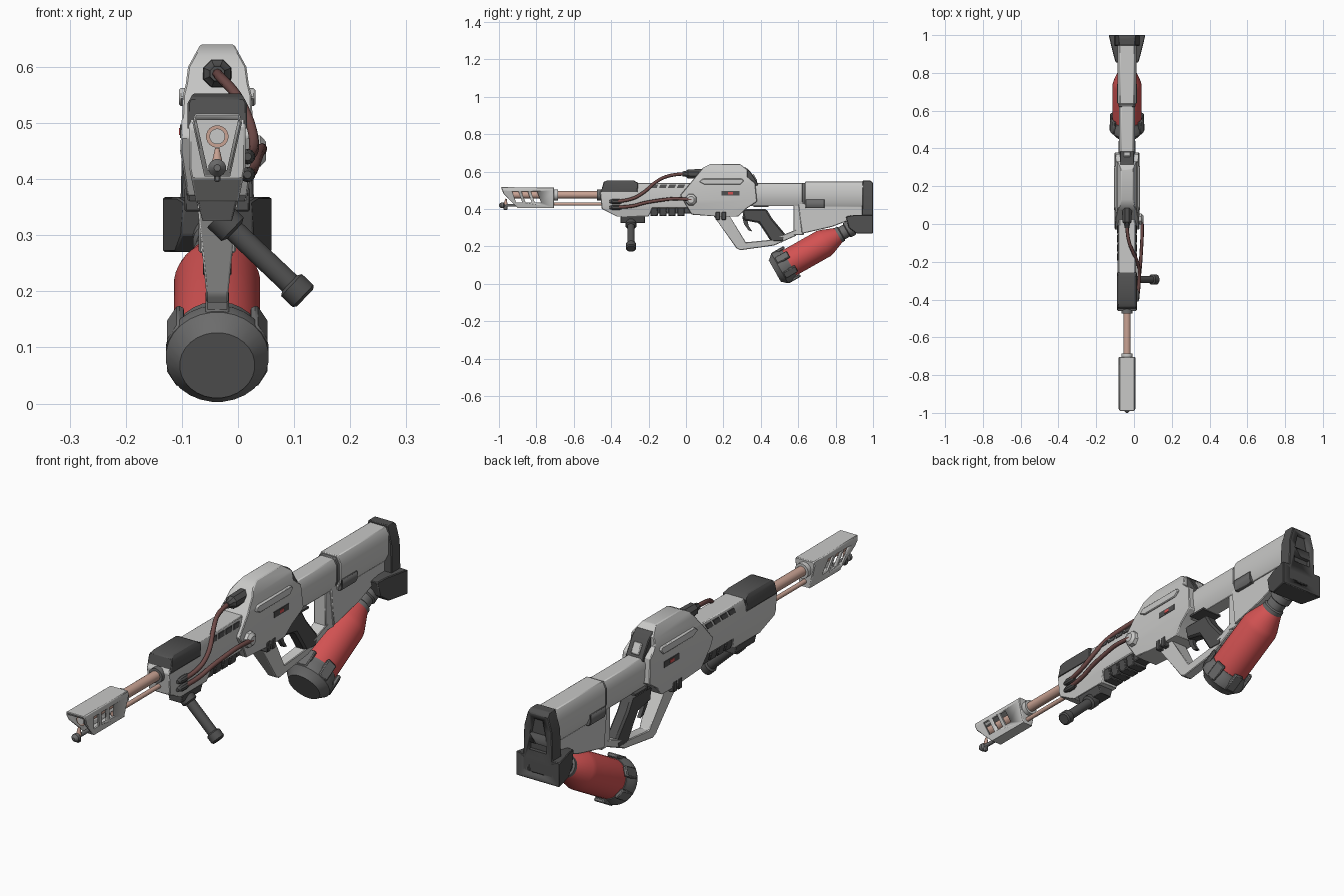
import bpy, bmesh, math
from mathutils import Vector, Matrix

if "Cube" in bpy.data.objects:
    bpy.data.objects.remove(bpy.data.objects["Cube"], do_unlink=True)

CENTRE_X = -0.037


def material(name, red, green, blue):
    mat = bpy.data.materials.new(name)
    mat.use_nodes = True
    colour = (red, green, blue, 1)
    mat.diffuse_color = colour
    shader = next(n for n in mat.node_tree.nodes if n.type == 'BSDF_PRINCIPLED')
    shader.inputs["Base Color"].default_value = colour
    return mat


LIGHT = material("light grey shell", .58, .58, .57)
MID = material("mid grey metal", .15, .15, .15)
DARK = material("dark grey rubber", .08, .08, .08)
RED = material("red tank paint", .65, .085, .085)
COPPER = material("pale copper", .58, .36, .29)
CABLE = material("brown cable", .16, .07, .065)


def finish(bm, name, mat, bevel=0.0):
    """Turn a bmesh into an object with crisp smooth shading."""
    bmesh.ops.recalc_face_normals(bm, faces=bm.faces)
    mesh = bpy.data.meshes.new(name)
    bm.to_mesh(mesh)
    bm.free()
    if mat:
        mesh.materials.append(mat)
    mesh.polygons.foreach_set("use_smooth", [True] * len(mesh.polygons))
    mesh.set_sharp_from_angle(angle=math.radians(32))
    obj = bpy.data.objects.new(name, mesh)
    bpy.context.collection.objects.link(obj)
    if bevel:
        mod = obj.modifiers.new("edge_bevel", 'BEVEL')
        mod.width = bevel
        mod.limit_method = 'ANGLE'
        mod.angle_limit = math.radians(35)
    return obj


def width_at(widths, z):
    """Linear half width at height z from (height, half width) pairs."""
    if z <= widths[0][0]:
        return widths[0][1]
    for (za, wa), (zb, wb) in zip(widths, widths[1:]):
        if z <= zb:
            return wa + (wb - wa) * (z - za) / (zb - za)
    return widths[-1][1]


def shell(name, outline, widths, mat, bevel=0.003):
    """Side outline in (y, z) extruded across x, its width varying with height."""
    if not isinstance(widths, list):
        widths = [(0, widths)]
    bm = bmesh.new()
    face = bm.faces.new([bm.verts.new((-1, y, z)) for y, z in outline])
    out = bmesh.ops.extrude_face_region(bm, geom=[face])
    for v in out["geom"]:
        if isinstance(v, bmesh.types.BMVert):
            v.co.x = 1
    for z, _ in widths:
        bmesh.ops.bisect_plane(bm, geom=bm.verts[:] + bm.edges[:] + bm.faces[:],
                               plane_co=(0, 0, z), plane_no=(0, 0, 1))
    for v in bm.verts:
        v.co.x = CENTRE_X + v.co.x * width_at(widths, v.co.z)
    return finish(bm, name, mat, bevel)


def block(name, y0, y1, z0, z1, widths, mat, bevel=0.003, lean=0.0):
    outline = [(y0 + lean, z0), (y1 + lean, z0), (y1, z1), (y0, z1)]
    return shell(name, outline, widths, mat, bevel)


def lathe(name, start, direction, profile, mat, sides=24):
    """Turned part: (distance, radius) pairs along an axis."""
    frame = Matrix.Translation(start) @ Vector(direction).to_track_quat('Z', 'Y').to_matrix().to_4x4()
    bm = bmesh.new()
    rings = []
    for t, r in profile:
        angles = [math.tau * (i + .5) / sides for i in range(sides)]
        rings.append([bm.verts.new(frame @ Vector((r * math.cos(a), r * math.sin(a), t))) for a in angles])
    for low, high in zip(rings, rings[1:]):
        for i in range(sides):
            j = (i + 1) % sides
            bm.faces.new((low[i], low[j], high[j], high[i]))
    bm.faces.new(rings[0])
    bm.faces.new(rings[-1])
    return finish(bm, name, mat)


def rod(name, start, direction, length, radius, mat, sides=16):
    return lathe(name, start, direction, [(0, radius), (length, radius)], mat, sides)


def bake(obj):
    graph = bpy.context.evaluated_depsgraph_get()
    mesh = bpy.data.meshes.new_from_object(obj.evaluated_get(graph))
    obj.modifiers.clear()
    obj.data = mesh


def cut(obj, cutters):
    for cutter in cutters:
        mod = obj.modifiers.new("cut", 'BOOLEAN')
        mod.operation = 'DIFFERENCE'
        mod.solver = 'EXACT'
        mod.object = cutter
    bake(obj)
    for cutter in cutters:
        bpy.data.objects.remove(cutter, do_unlink=True)


def cable(name, points):
    curve = bpy.data.curves.new(name, 'CURVE')
    curve.dimensions = '3D'
    curve.bevel_depth = 0.009
    curve.bevel_resolution = 2
    spline = curve.splines.new('NURBS')
    spline.points.add(len(points) - 1)
    for point, co in zip(spline.points, points):
        point.co = (*co, 1)
    spline.use_endpoint_u = True
    spline.order_u = 3
    curve.materials.append(CABLE)
    bpy.context.collection.objects.link(bpy.data.objects.new(name, curve))


FORWARD, BACK = (0, -1, 0), (0, 1, 0)

# Muzzle shroud: hollow tapered box with slanted slots
shroud = shell("muzzle_shroud", [(-.99, .517), (-.705, .515), (-.705, .405), (-.90, .405), (-.975, .48)],
               [(.405, .023), (.5, .044), (.517, .04)], LIGHT)
bore = block("bore_cutter", -1.1, -.74, .416, .505, [(.416, .017), (.505, .037)], None, 0)
slots = [block("slot_cutter", y, y + .033, .435, .495, .1, None, 0, lean=.022) for y in (-.93, -.88, -.83)]
cut(shroud, [bore] + slots)
rod("main_barrel", (CENTRE_X, -.95, .476), BACK, .55, .02, COPPER, 20)
rod("barrel_bore", (CENTRE_X, -.953, .476), BACK, .01, .014, LIGHT, 20)
rod("gas_tube", (CENTRE_X, -.75, .427), BACK, .35, .009, COPPER)
rod("barrel_collar", (CENTRE_X, -.715, .476), BACK, .03, .03, LIGHT)
rod("barrel_socket", (CENTRE_X, -.475, .476), BACK, .04, .03, MID)

# Igniter under the muzzle
lathe("igniter", (CENTRE_X, -1, .42), BACK, [(0, .006), (.012, .016), (.025, .016), (.032, .008), (.11, .008)], MID, 12)
lathe("igniter_tip", (CENTRE_X, -.965, .425), (0, .1, 1), [(0, .011), (.03, .004)], COPPER, 12)
block("igniter_fin", -.975, -.955, .395, .425, .006, MID)

# Handguard with vents, top cover and ribbed underside
shell("handguard", [(-.46, .49), (-.45, .40), (-.37, .36), (-.20, .36), (-.18, .405), (.04, .405), (.04, .54), (-.43, .54)],
      [(.36, .038), (.42, .05), (.51, .05), (.54, .041)], LIGHT)
shell("top_cover", [(-.455, .49), (-.44, .545), (-.42, .553), (-.28, .553), (-.255, .54), (-.26, .49)],
      [(.49, .053), (.535, .053), (.553, .043)], DARK)
for i in range(4):
    y = -.185 + i * .048
    block("handguard_vent", y, y + .036, .512, .53, [(.51, .053), (.53, .048)], DARK, 0, lean=-.008)
    block("lower_rib", y - .005, y + .034, .362, .41, [(.36, .032), (.41, .042)], DARK)
block("rib_core", -.2, .03, .375, .42, .03, DARK)

# Receiver shell and its raised side ledges
shell("receiver", [(-.03, .475), (.04, .56), (.09, .62), (.13, .64), (.29, .64), (.33, .61), (.33, .57), (.37, .54),
                   (.38, .44), (.32, .40), (.28, .36), (.17, .36), (.03, .37), (0, .42)],
      [(.36, .052), (.45, .066), (.55, .061), (.57, .056), (.6, .052), (.64, .03)], LIGHT)
shell("side_ledge", [(.07, .545), (.09, .562), (.3, .562), (.31, .55), (.29, .53), (.1, .53)], .068, LIGHT)
shell("rear_vent", [(.28, .53), (.28, .622), (.32, .622), (.345, .60), (.385, .535), (.38, .52)], .038, DARK)
shell("rear_vent_panel", [(.345, .57), (.36, .59), (.382, .55), (.37, .535)], .018, LIGHT)
block("side_port", .19, .285, .473, .497, .0665, DARK, 0)
block("port_marker", .225, .25, .479, .491, .068, RED, 0)
block("pin_mark", .36, .44, .412, .42, .046, DARK, 0)
for y in (.158, .19):
    block("receiver_lug", y, y + .024, .342, .385, .058, DARK)
lathe("sight_plug", (CENTRE_X, -.02, .588), BACK, [(0, .014), (.02, .017), (.03, .026), (.12, .028)], DARK, 8)
lathe("hose_boss", (.02, .027, .45), (1, 0, 0), [(0, .034), (.02, .03), (.03, .018)], LIGHT, 8)

# Trigger guard, frame post and grip
shell("trigger_guard", [(.13, .38), (.235, .38), (.235, .36), (.32, .222), (.45, .235), (.59, .29), (.59, .258),
                        (.47, .205), (.29, .18), (.27, .19), (.15, .36)], [(.2, .02), (.36, .036)], LIGHT)
block("frame_post", .575, .63, .26, .44, .027, LIGHT)
shell("pistol_grip", [(.30, .40), (.43, .40), (.46, .35), (.535, .26), (.52, .222), (.455, .225), (.42, .28), (.39, .325), (.31, .34)],
      .025, DARK, .008)
shell("trigger", [(.30, .36), (.325, .36), (.335, .31), (.355, .28), (.335, .285), (.31, .32)], .008, DARK, 0)

# Stock
block("stock_front", .34, .65, .415, .538, [(.415, .028), (.45, .043), (.515, .043), (.538, .03)], LIGHT)
block("stock_rear", .635, .95, .41, .546, [(.41, .036), (.44, .05), (.52, .05), (.546, .036)], LIGHT)
shell("stock_web", [(.60, .43), (.95, .43), (.95, .33), (.86, .335), (.78, .305), (.62, .268)], .033, LIGHT)
block("stock_clip", .64, .74, .405, .452, [(.4, .045), (.42, .054), (.45, .054)], MID)
block("stock_seam", .62, .638, .42, .54, [(.42, .03), (.45, .046), (.515, .046), (.54, .032)], MID)

# Butt pad and flared foot with recesses at the back
pad = shell("butt_pad", [(.94, .30), (1, .30), (1, .54), (.985, .553), (.945, .553)],
            [(.34, .066), (.48, .062), (.553, .042)], DARK)
cut(pad, [block("pad_cutter", .985, 1.1, .455, .52, [(.455, .036), (.52, .022)], None, 0),
          block("pad_cutter", .985, 1.1, .39, .42, .04, None, 0)])
foot = shell("butt_foot", [(.855, .36), (.87, .30), (.91, .27), (1, .27), (1, .368), (.9, .368)], .097, DARK)
for v in foot.data.vertices:
    v.co.x = CENTRE_X + (v.co.x - CENTRE_X) * (.62 + .38 * min(1, (v.co.y - .855) / .13))
cut(foot, [block("foot_cutter", .985, 1.1, .295, .345, [(.295, .025), (.345, .045)], None, 0)])

# Fuel tank, tilted under the stock
TILT = math.radians(29.5)
AXIS = Vector((0, math.cos(TILT), math.sin(TILT)))
BASE = Vector((CENTRE_X, .475, .068))
lathe("tank_cap", BASE, AXIS, [(0, .067), (.004, .069), (.03, .092), (.055, .092), (.075, .082), (.09, .08)], MID, 28)
lathe("tank_body", BASE, AXIS, [(.05, .077), (.30, .077), (.32, .072), (.385, .046), (.395, .04)], RED, 32)
lathe("tank_neck", BASE, AXIS, [(.37, .04), (.39, .044), (.405, .044), (.41, .037), (.44, .037), (.445, .044),
                                (.475, .044), (.48, .036), (.53, .036)], MID)
turn = AXIS.to_track_quat('Z', 'Y').to_matrix().to_4x4()
for i in range(6):
    bm = bmesh.new()
    bmesh.ops.create_cube(bm, size=1)
    place = Matrix.Rotation(math.tau * (i + .5) / 6, 4, 'Z') @ Matrix.Translation((.086, 0, .07))
    bm.transform(Matrix.Translation(BASE) @ turn @ place @ Matrix.Diagonal((.016, .042, .075, 1)))
    finish(bm, "tank_claw", MID, .004)

# Folding foregrip
block("foregrip_mount", -.35, -.22, .325, .37, [(.325, .026), (.37, .038)], DARK)
lathe("foregrip", (-.035, -.294, .335), (1, 0, -.95),
      [(0, .03), (.035, .03), (.04, .02), (.175, .02), (.18, .028), (.208, .028), (.213, .022)], DARK, 12)

# Hoses and their fittings
cable("upper_hose", [(CENTRE_X, -.01, .588), (-.035, -.08, .585), (0, -.16, .55), (.027, -.22, .49), (.03, -.30, .445), (.02, -.38, .44)])
cable("lower_hose", [(.042, .03, .45), (.044, -.05, .458), (.04, -.12, .45), (.034, -.22, .435), (.025, -.3, .41), (.02, -.38, .41)])
for z in (.44, .408):
    lathe("hose_fitting", (.017, -.345, z), FORWARD, [(0, .01), (.015, .014), (.045, .014), (.065, .007)], DARK, 10)
